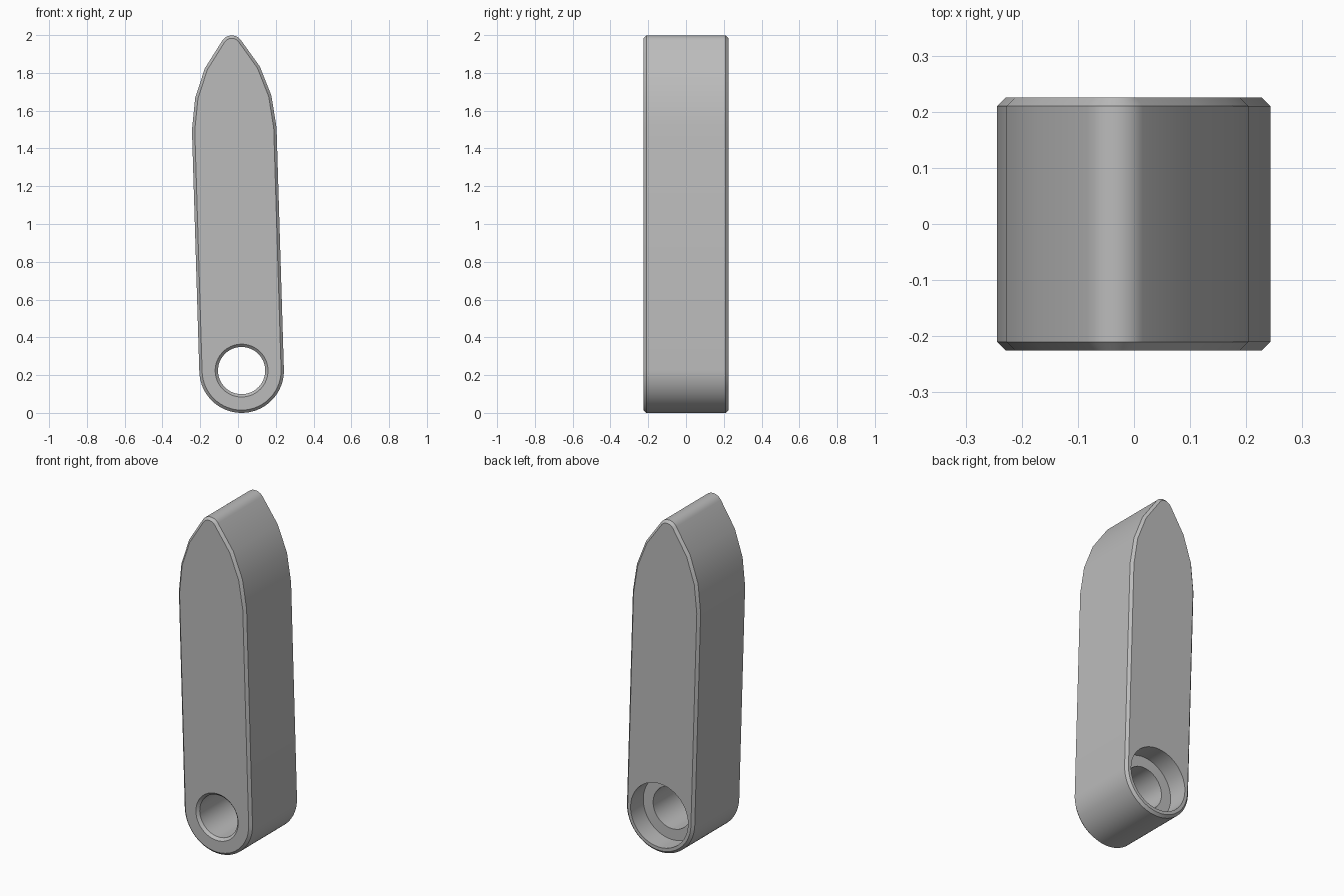
import bpy, bmesh
from math import sin, cos, pi, radians
from mathutils import Matrix, Vector

if "Cube" in bpy.data.objects:
    bpy.data.objects.remove(bpy.data.objects["Cube"])

R = 0.224            # rounded end radius, also the half width
HALF = 0.225         # half thickness
CHAMFER = 0.015
TILT = radians(1.74)

grey = bpy.data.materials.new("plain grey")
grey.use_nodes = True
grey.diffuse_color = (0.5, 0.5, 0.5, 1)
grey.node_tree.nodes["Principled BSDF"].inputs["Base Color"].default_value = (0.5, 0.5, 0.5, 1)


def make_object(name, bm):
    bmesh.ops.recalc_face_normals(bm, faces=bm.faces)
    mesh = bpy.data.meshes.new(name)
    bm.to_mesh(mesh)
    bm.free()
    mesh.materials.append(grey)
    obj = bpy.data.objects.new(name, mesh)
    bpy.context.collection.objects.link(obj)
    return obj


def arc(radius, height, start, end, steps):
    angles = [start + (end - start) * i / steps for i in range(steps + 1)]
    return [(radius * cos(a), height + radius * sin(a)) for a in angles]


# Outline of the bar, with the bore centre as origin
shoulder = [(R, 1.28), (0.202, 1.45), (0.146, 1.605)]
tip = arc(0.06, 1.715, radians(34), radians(146), 12)
outline = arc(R, 0, -pi, 0, 40) + shoulder + tip + [(-x, z) for x, z in reversed(shoulder)]

# Solid bar with chamfered front and back rims
bm = bmesh.new()
front = bm.faces.new([bm.verts.new((x, -HALF, z)) for x, z in outline])
bmesh.ops.extrude_face_region(bm, geom=[front], use_keep_orig=True)
bm.verts.ensure_lookup_table()
bmesh.ops.translate(bm, vec=(0, 2 * HALF, 0), verts=bm.verts[len(outline):])
bmesh.ops.recalc_face_normals(bm, faces=bm.faces)
rims = [e for e in bm.edges if abs(e.verts[0].co.y - e.verts[1].co.y) < 0.001]
bmesh.ops.bevel(bm, geom=rims, offset=CHAMFER, offset_type='OFFSET', segments=1,
                affect='EDGES', clamp_overlap=False)
bar = make_object("pointed_bar", bm)

# Stepped bore: chamfered front mouth, straight hole, wide recess at the back
steps = [(0.16, -HALF - 0.02), (0.125, -HALF + CHAMFER), (0.125, HALF - 0.12),
         (0.19, HALF - 0.12), (0.19, HALF + 0.05)]
bm = bmesh.new()
rings = []
for radius, y in steps:
    rings.append([bm.verts.new((x, y, z)) for x, z in arc(radius, 0, 0, 2 * pi, 48)[:-1]])
for a, b in zip(rings, rings[1:]):
    for i in range(len(a)):
        j = (i + 1) % len(a)
        bm.faces.new((a[i], a[j], b[j], b[i]))
bm.faces.new(rings[0])
bm.faces.new(rings[-1])
cutter = make_object("bore_cutter", bm)
cutter.hide_render = True

cut = bar.modifiers.new("bore", 'BOOLEAN')
cut.operation = 'DIFFERENCE'
cut.solver = 'EXACT'
cut.object = cutter
bpy.ops.object.select_all(action='DESELECT')
bpy.context.view_layer.objects.active = bar
bar.select_set(True)
bpy.ops.object.modifier_apply(modifier=cut.name)
bpy.data.objects.remove(cutter)

# Lean the bar slightly and stand it on the ground
bar.data.transform(Matrix.Translation(Vector((0.019, 0, R))) @ Matrix.Rotation(-TILT, 4, 'Y'))
bpy.ops.object.shade_smooth_by_angle(angle=radians(30))
